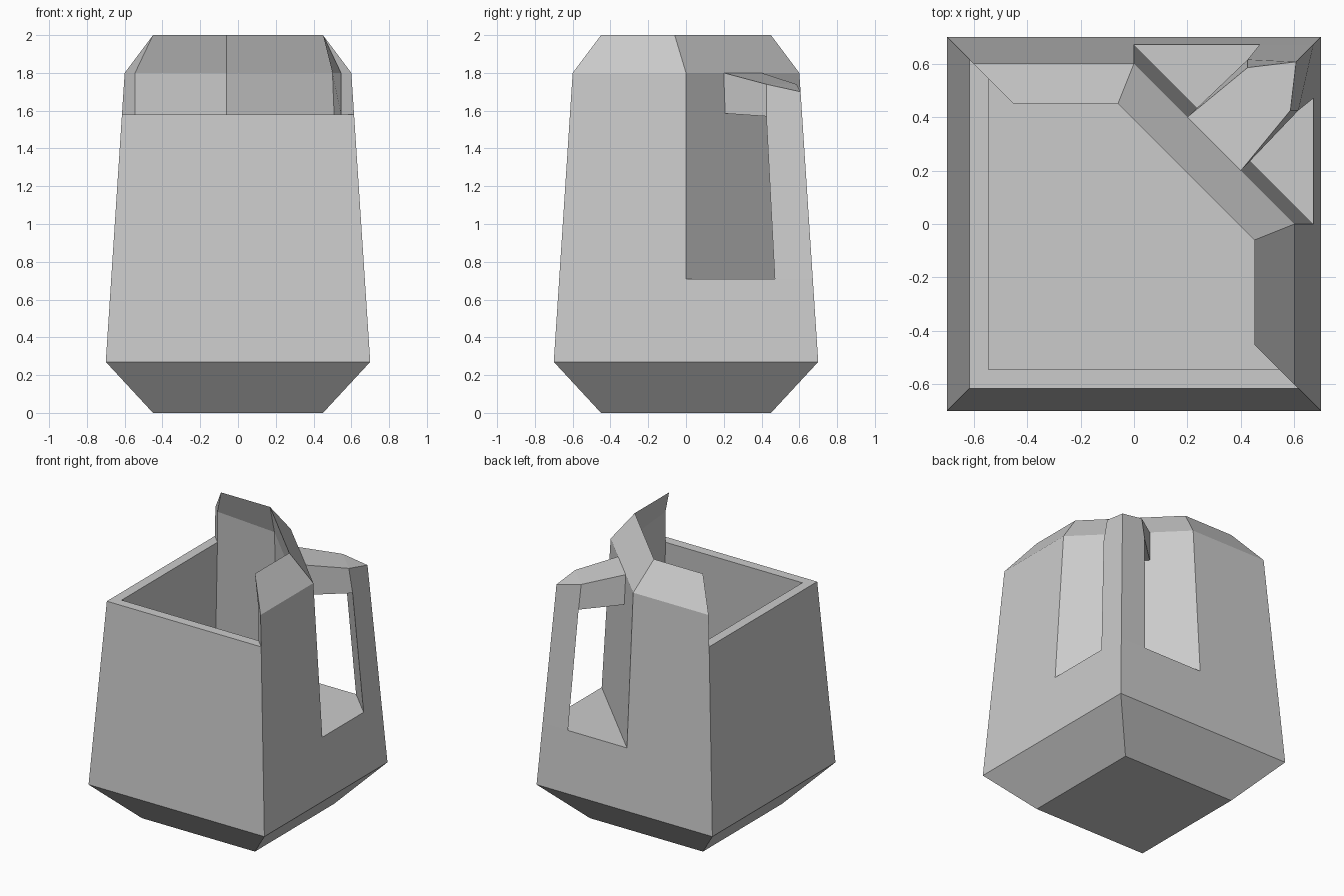
import bpy, bmesh

if "Cube" in bpy.data.objects:
    bpy.data.objects.remove(bpy.data.objects["Cube"])

bm = bmesh.new()


def swap(p):
    return (p[1], p[0], p[2])


def face(*pts):
    bm.faces.new([bm.verts.new(p) for p in pts])


def pair(*pts):
    """Face plus its twin mirrored across the diagonal plane x = y."""
    face(*pts)
    face(*[swap(p) for p in pts])


def across(*pts):
    """Face straddling the diagonal: points on one side, then their twins."""
    face(*pts, *[swap(p) for p in reversed(pts)])


def w(z):
    """Half width of the tapered body at height z."""
    return 0.7 - 0.1 * (z - 0.27) / 1.53


BASE, HIP, SILL, RIM, SHO, TOP = 0.0, 0.27, 0.71, 1.58, 1.8, 2.0


def corner(sx, sy, z, r=None):
    r = w(z) if r is None else r
    return (sx * r, sy * r, z)


# Key points on the right-hand side
hip_f, hip_b, hip_l = corner(1, -1, HIP), corner(1, 1, HIP), corner(-1, -1, HIP)
base_f, base_b, base_l = [corner(a, b, BASE, 0.45) for a, b in ((1, -1), (1, 1), (-1, -1))]
sill_f, sill_b = corner(1, -1, SILL), corner(1, 1, SILL)
rim_f, rim_l = corner(1, -1, RIM), corner(-1, -1, RIM)
in_rim_f, in_rim_l = corner(1, -1, RIM, 0.545), corner(-1, -1, RIM, 0.545)
fl_f, fl_l = corner(1, -1, HIP, 0.63), corner(-1, -1, HIP, 0.63)
sho_f, in_sho_f = corner(1, -1, SHO), corner(1, -1, SHO, 0.545)
top_f, top_d = corner(1, -1, TOP, 0.45), (0.45, -0.06, TOP)
in_sho_d, fl_d = (0.5, -0.06, SHO), (0.56, -0.06, HIP)
hole_a, hole_b = (w(SILL), 0, SILL), (w(SILL), 0.47, SILL)
sho_d = (w(SHO), 0, SHO)
br_top, br_low = (0.4, 0.2, SHO), (0.407, 0.207, 1.585)
grip_top, grip_low = (0.585, 0.425, 1.74), (w(1.57), 0.425, 1.57)
grip_tip = corner(1, 1, 1.7)

# Base and chamfers
face(base_l, base_f, base_b, swap(base_f))
pair(base_l, base_f, hip_f, hip_l)
pair(base_f, base_b, hip_b, hip_f)

# Low front and left walls with rim
pair(hip_l, hip_f, sill_f, rim_f, rim_l)
pair(rim_l, rim_f, in_rim_f, in_rim_l)
pair(in_rim_l, in_rim_f, fl_f, fl_l)

# High right and back walls around the handle opening
pair(hip_f, hip_b, sill_b, hole_b, hole_a, sill_f)
pair(sill_f, hole_a, sho_d, sho_f, rim_f)
pair(sho_f, sho_d, top_d, top_f)
pair(rim_f, sho_f, top_f, in_sho_f, in_rim_f)

# Diagonal wall, its shoulder and the opening's sill
across(hole_a, hole_b)
pair(hole_a, sho_d, br_top, br_low)
across(hole_a, br_low)
face(sho_d, br_top, swap(br_top), swap(sho_d), swap(top_d), top_d)

# Handle: bridge and triangular grip
across(br_top, grip_top)
face(grip_top, grip_tip, swap(grip_top))
pair(br_top, grip_top, grip_low, br_low)
across(br_low, grip_low)
across(hole_b, grip_low)
pair(hole_b, sill_b, grip_tip, grip_top, grip_low)

# Inside surfaces and floor
pair(top_f, top_d, in_sho_d, in_sho_f)
across(top_d, in_sho_d)
pair(in_sho_f, in_sho_d, fl_d, fl_f, in_rim_f)
across(in_sho_d, fl_d)
face(fl_l, fl_f, fl_d, swap(fl_d), swap(fl_f))

bmesh.ops.remove_doubles(bm, verts=bm.verts, dist=1e-4)
bmesh.ops.recalc_face_normals(bm, faces=bm.faces)
mesh = bpy.data.meshes.new("cut_jug")
bm.to_mesh(mesh)
bm.free()
bpy.context.collection.objects.link(bpy.data.objects.new("cut_jug", mesh))
